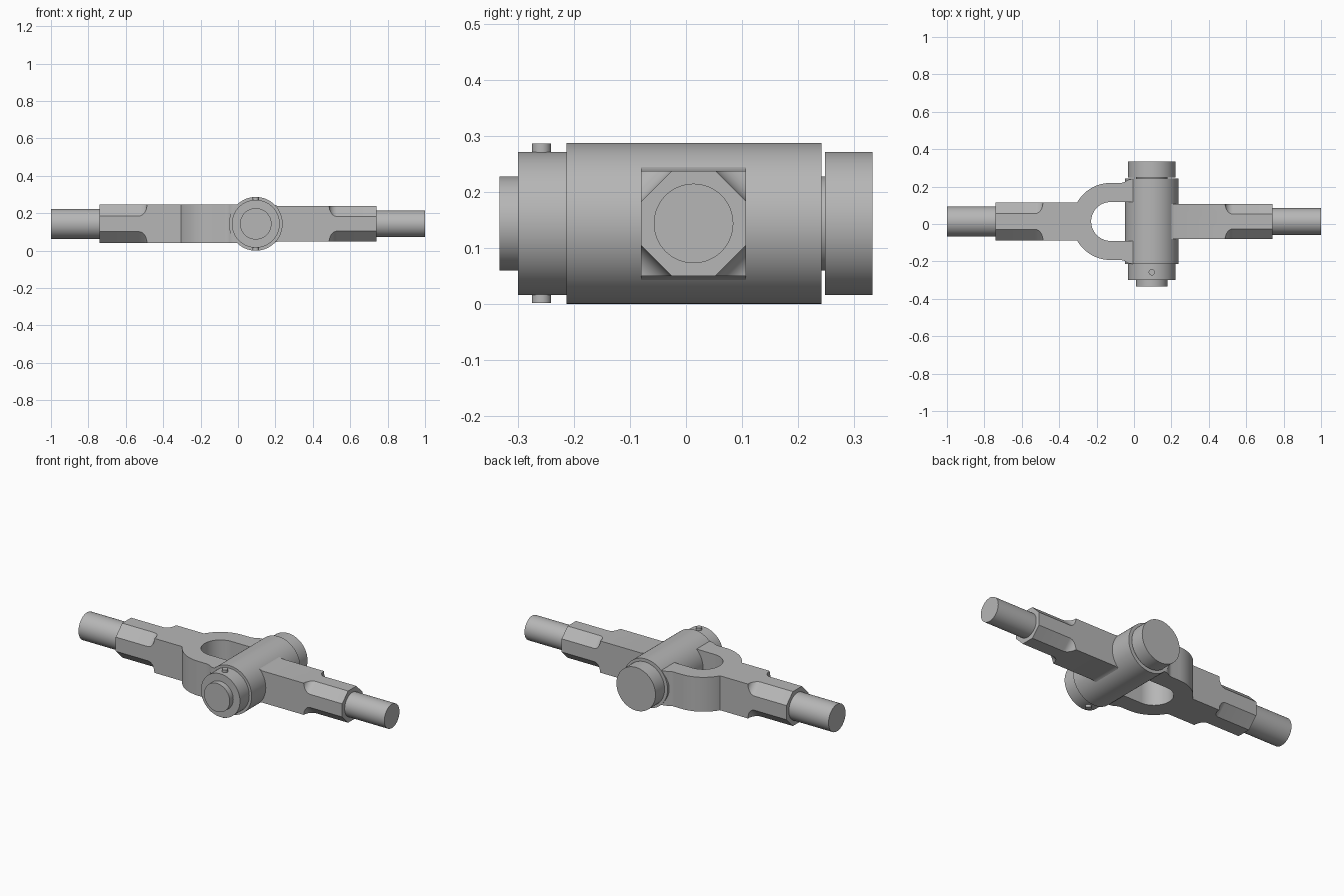
import bpy, bmesh, math
from mathutils import Vector, Matrix

cube = bpy.data.objects.get("Cube")
if cube:
    bpy.data.objects.remove(cube)

CX, CY, CZ = 0.095, 0.0135, 0.1435   # pivot axis x, arm axis y, axis height
BARREL_R = 0.1435

steel = bpy.data.materials.new("steel grey")
steel.use_nodes = True
GREY = (0.47, 0.47, 0.47, 1)
steel.diffuse_color = GREY
steel.node_tree.nodes["Principled BSDF"].inputs["Base Color"].default_value = GREY


def finish(name, bm):
    bmesh.ops.recalc_face_normals(bm, faces=bm.faces)
    mesh = bpy.data.meshes.new(name)
    bm.to_mesh(mesh)
    bm.free()
    mesh.materials.append(steel)
    obj = bpy.data.objects.new(name, mesh)
    bpy.context.collection.objects.link(obj)
    return obj


def smooth(obj):
    bpy.ops.object.select_all(action="DESELECT")
    obj.select_set(True)
    bpy.context.view_layer.objects.active = obj
    bpy.ops.object.shade_smooth_by_angle(angle=math.radians(30))


def add_prism(bm, points, u, v, w, half, origin):
    """Extrude a profile in the u, v plane by +-half along w."""
    u, v, w, origin = map(Vector, (u, v, w, origin))
    verts = [bm.verts.new(origin + u * a + v * b - w * half) for a, b in points]
    face = bm.faces.new(verts)
    out = bmesh.ops.extrude_face_region(bm, geom=[face])
    moved = [g for g in out["geom"] if isinstance(g, bmesh.types.BMVert)]
    bmesh.ops.translate(bm, verts=moved, vec=w * 2 * half)


def cylinder(name, axis, start, end, radius, centre, segments=64):
    """Cylinder between two coordinates along the given axis."""
    mid = Vector(centre)
    mid["xyz".index(axis)] = (start + end) / 2
    turn = {"x": Matrix.Rotation(math.pi / 2, 4, "Y"),
            "y": Matrix.Rotation(math.pi / 2, 4, "X"),
            "z": Matrix.Identity(4)}[axis]
    bm = bmesh.new()
    bmesh.ops.create_cone(bm, cap_ends=True, segments=segments, radius1=radius,
                          radius2=radius, depth=end - start,
                          matrix=Matrix.Translation(mid) @ turn)
    obj = finish(name, bm)
    smooth(obj)
    return obj


def arc(cx, cy, r, a0, a1, steps):
    return [(cx + r * math.cos(math.radians(a0 + (a1 - a0) * i / steps)),
             cy + r * math.sin(math.radians(a0 + (a1 - a0) * i / steps)))
            for i in range(steps + 1)]


def mill_corners(obj, side, half, chamfer):
    """Cut the four long edges near the arm tip, with rounded run-outs."""
    depth = (2 * half - chamfer) / math.sqrt(2)
    r = 0.042
    start = 0.487
    profile = [(0.8, depth)] + arc(start + r, depth + r, r, 270, 180, 8)
    profile += [(start, depth + 0.09), (0.8, depth + 0.09)]
    bm = bmesh.new()
    for sy in (-1, 1):
        for sz in (-1, 1):
            n = Vector((0, sy, sz)).normalized()
            t = Vector((0, -sz, sy)).normalized()
            add_prism(bm, profile, (side, 0, 0), n, t, 0.055, (0, CY, CZ))
    cutter = finish("corner_cutter", bm)
    cutter.hide_render = True
    mod = obj.modifiers.new("corners", "BOOLEAN")
    mod.operation = "DIFFERENCE"
    mod.solver = "EXACT"
    mod.object = cutter
    bpy.context.view_layer.objects.active = obj
    bpy.ops.object.modifier_apply(modifier=mod.name)
    bpy.data.objects.remove(cutter)
    smooth(obj)


# Fork: square shank, round throat and two prongs flaring into the eyes
H = 0.102
RING_X, OUTER, INNER = -0.125, 0.206, 0.104
meet = 180 - math.degrees(math.asin(H / OUTER))
flare = arc(-0.075, OUTER + 0.055, 0.055, 270, 310, 6)
flare += [(-0.025, 0.225), (0.0, 0.227), (CX, 0.227)]
upper = [(-0.74, H)] + arc(RING_X, 0, OUTER, meet, 90, 20) + flare
throat = [(CX, INNER)] + arc(RING_X, 0, INNER, 90, 270, 36) + [(CX, -INNER)]
lower = [(x, -y) for x, y in reversed(upper)]
bm = bmesh.new()
add_prism(bm, upper + throat + lower, (1, 0, 0), (0, 1, 0), (0, 0, 1), H, (0, CY, CZ))
mill_corners(finish("fork_arm", bm), -1, H, 0.06)

# Straight arm with small fillets where it leaves the barrel
A = 0.094
top = [(CX, 0.107), (CX + 0.093, 0.107), (CX + 0.105, 0.099), (CX + 0.122, A), (0.74, A)]
bm = bmesh.new()
add_prism(bm, top + [(x, -z) for x, z in reversed(top)],
          (1, 0, 0), (0, 0, 1), (0, 1, 0), A, (0, CY, CZ))
mill_corners(finish("straight_arm", bm), 1, A, 0.055)

# Round rods at both tips
cylinder("left_rod", "x", 0.73, 1.0, 0.071, (0, CY, CZ))
cylinder("right_rod", "x", -1.0, -0.73, 0.08, (0, CY, CZ))

# Pivot: fork eyes, centre barrel, pin, head, collar and cross pin
axis = (CX, 0, CZ)
cylinder("front_eye", "y", -0.213, CY - INNER, BARREL_R, axis, 96)
cylinder("centre_barrel", "y", CY - INNER, CY + INNER, BARREL_R, axis, 96)
cylinder("back_eye", "y", CY + INNER, 0.242, BARREL_R, axis, 96)
cylinder("pivot_pin", "y", -0.333, 0.26, 0.084, axis)
cylinder("pin_head", "y", 0.248, 0.333, 0.128, axis)
cylinder("collar", "y", -0.3, -0.213, 0.128, axis)
cylinder("cross_pin", "z", 0.001, 0.286, 0.017, (CX, -0.258, 0), 24)
